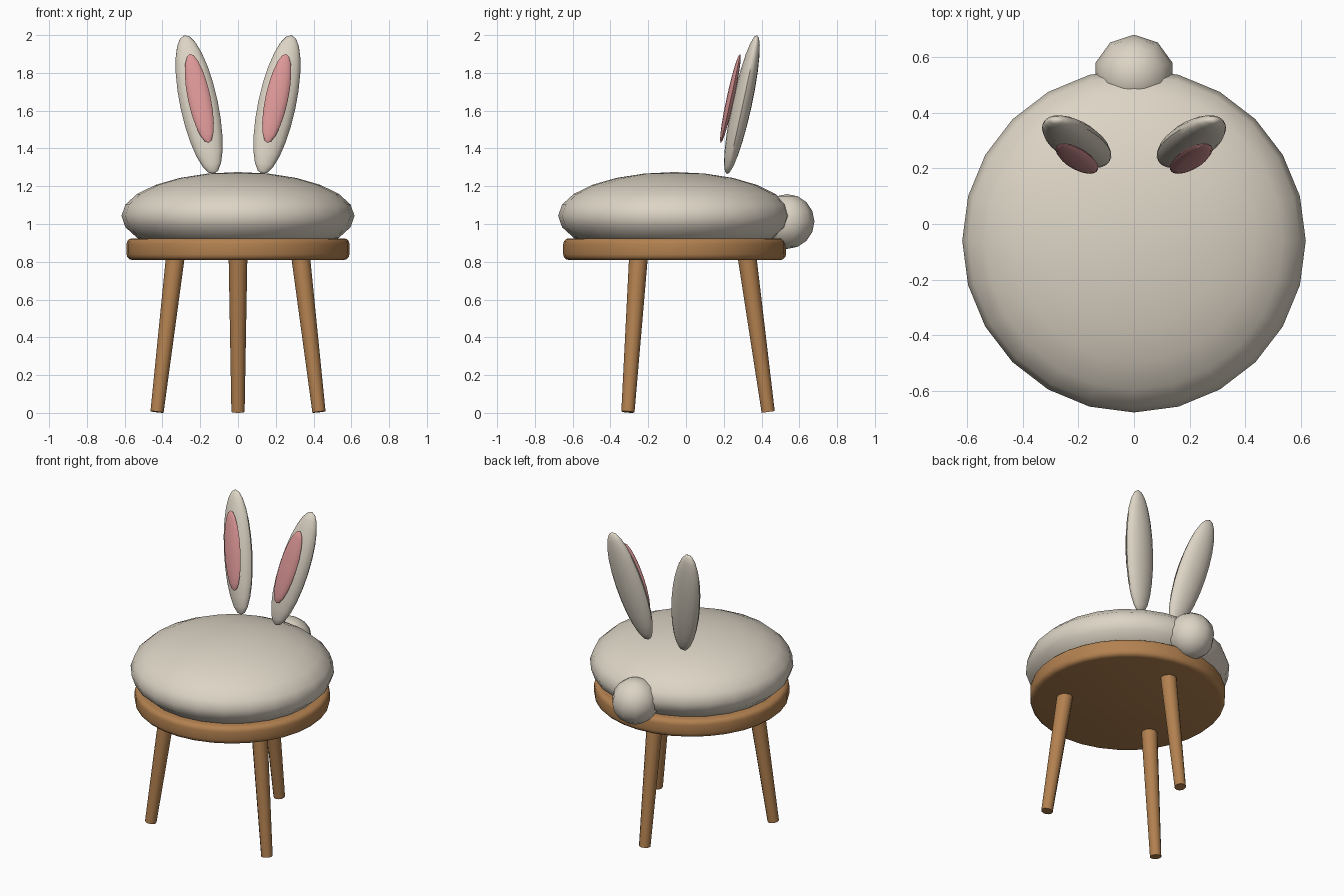
import bpy
from math import radians, sin, cos
from mathutils import Vector

cube = bpy.data.objects.get("Cube")
if cube:
    bpy.data.objects.remove(cube, do_unlink=True)


def material(name, rgb):
    m = bpy.data.materials.new(name)
    m.use_nodes = True
    m.diffuse_color = (*rgb, 1)
    bsdf = next(n for n in m.node_tree.nodes if n.type == 'BSDF_PRINCIPLED')
    bsdf.inputs["Base Color"].default_value = (*rgb, 1)
    return m


cream = material("cream plush", (0.72, 0.66, 0.56))
pink = material("soft pink", (0.72, 0.31, 0.31))
wood = material("warm wood", (0.45, 0.22, 0.08))

AXIS_Y = -0.06  # the stool stands forward of the origin to balance the tail


def finish(name, mat):
    ob = bpy.context.object
    ob.name = ob.data.name = name
    ob.data.materials.append(mat)
    bpy.ops.object.shade_smooth_by_angle(angle=radians(40))
    return ob


def ellipsoid(name, mat, center, radii, segments, rings, rotation=(0, 0, 0)):
    bpy.ops.mesh.primitive_uv_sphere_add(
        segments=segments, ring_count=rings, radius=1, location=center, rotation=rotation)
    ob = bpy.context.object
    ob.scale = radii
    bpy.ops.object.transform_apply(location=False, rotation=False, scale=True)
    return finish(name, mat)


# Round wooden seat with softened rims
bpy.ops.mesh.primitive_cylinder_add(
    vertices=32, radius=0.59, depth=0.115, location=(0, AXIS_Y, 0.867))
seat = bpy.context.object
bevel = seat.modifiers.new("rim", 'BEVEL')
bevel.width = 0.03
bevel.segments = 3
bevel.limit_method = 'ANGLE'
bpy.ops.object.modifier_apply(modifier="rim")
finish("seat", wood)

# Three splayed, tapered legs
for name, angle in (("back_leg", 90), ("front_right_leg", 210), ("front_left_leg", 330)):
    out = Vector((cos(radians(angle)), sin(radians(angle)), 0))
    base = Vector((0, AXIS_Y, 0))
    foot = base + out * 0.495 + Vector((0, 0, 0.005))
    top = base + out * 0.38 + Vector((0, 0, 0.85))
    axis = top - foot
    bpy.ops.mesh.primitive_cone_add(
        vertices=12, radius1=0.035, radius2=0.05, depth=axis.length,
        location=(foot + top) / 2, rotation=axis.to_track_quat('Z', 'Y').to_euler())
    finish(name, wood)

# Plump cushion and round tail
ellipsoid("cushion", cream, (0, AXIS_Y, 1.043), (0.617, 0.617, 0.232), 24, 12)
ellipsoid("tail", cream, (0, 0.535, 1.013), (0.145, 0.145, 0.145), 10, 8)

# Ears leaning outward and back, each with a pink inner pad
for side, s in (("left", 1), ("right", -1)):
    tilt = (radians(-12), radians(12 * s), 0)
    ellipsoid(side + "_ear", cream, (0.206 * s, 0.296, 1.632), (0.1, 0.052, 0.384), 16, 12, tilt)
    ellipsoid(side + "_inner_ear", pink, (0.205 * s, 0.235, 1.665), (0.06, 0.02, 0.246), 12, 10, tilt)
